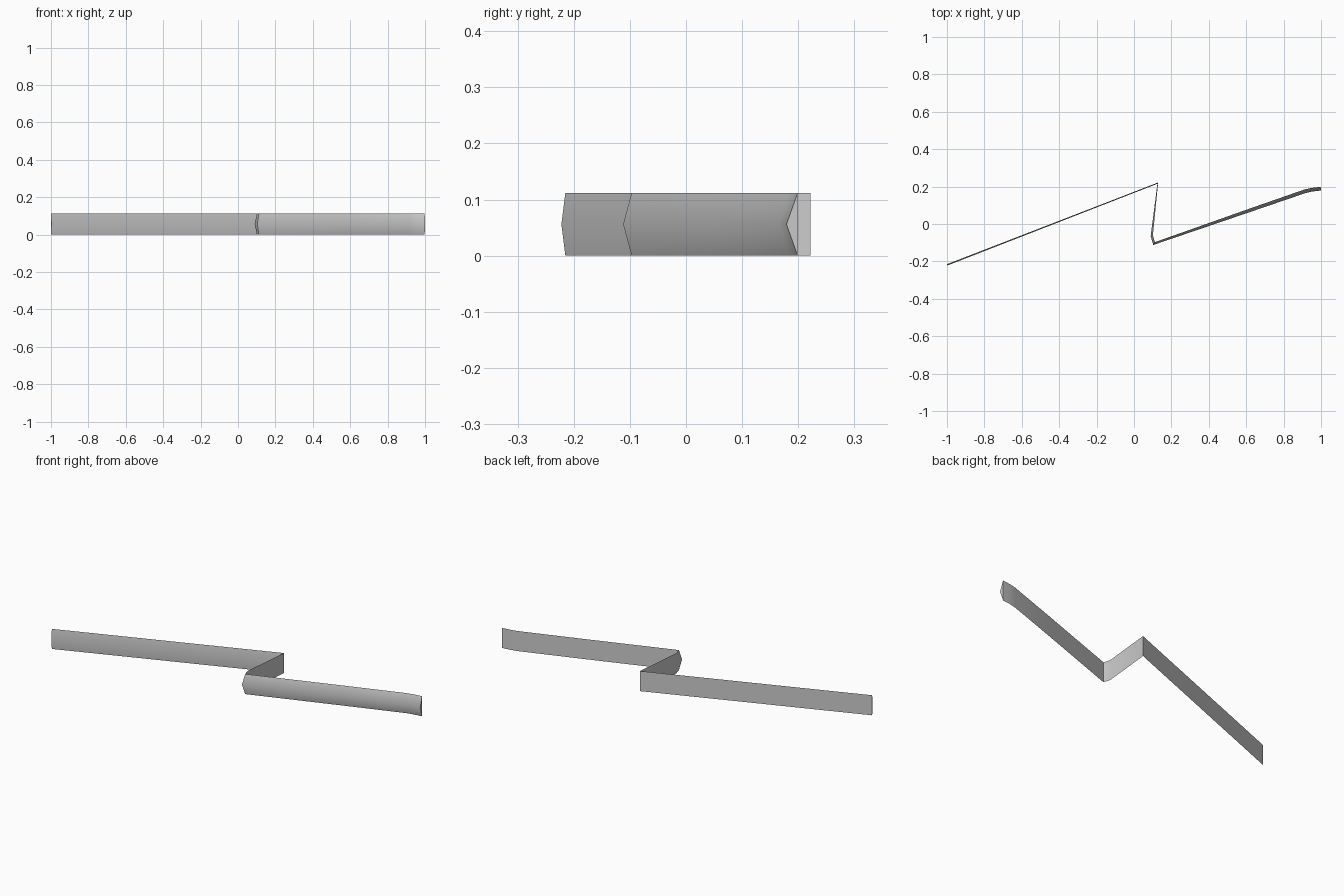
import bpy, bmesh

if "Cube" in bpy.data.objects:
    bpy.data.objects.remove(bpy.data.objects["Cube"])

# stations along the zigzag: flat back edge (x, y), front ridge (x, y)
stations = [
    ((-1.0, -0.215), (-0.998, -0.222)),
    ((0.129, 0.222), (0.125, 0.215)),
    ((0.101, -0.06), (0.089, -0.065)),
    ((0.112, -0.097), (0.103, -0.112)),
    ((0.60, 0.076), (0.606, 0.059)),
    ((0.91, 0.184), (0.916, 0.165)),
    ((0.95, 0.193), (0.954, 0.174)),
    ((0.998, 0.199), (1.0, 0.179)),
]
BOTTOM, MIDDLE, TOP = 0.001, 0.057, 0.113

# triangular strip: flat back, ridged front, closed ends
bm = bmesh.new()
rings = []
for back, ridge in stations:
    rings.append([bm.verts.new((*back, BOTTOM)),
                  bm.verts.new((*ridge, MIDDLE)),
                  bm.verts.new((*back, TOP))])
for a, b in zip(rings, rings[1:]):
    for i in range(3):
        j = (i + 1) % 3
        bm.faces.new((a[i], b[i], b[j], a[j]))
bm.faces.new(rings[0])
bm.faces.new(rings[-1][::-1])
bmesh.ops.translate(bm, verts=bm.verts, vec=(0, 0, -BOTTOM))
bmesh.ops.recalc_face_normals(bm, faces=bm.faces)

mesh = bpy.data.meshes.new("zigzag_strip")
bm.to_mesh(mesh)
bm.free()
strip = bpy.data.objects.new("zigzag_strip", mesh)
bpy.context.collection.objects.link(strip)

# soften the ridge, keep the folds sharp
bpy.context.view_layer.objects.active = strip
strip.select_set(True)
bpy.ops.object.shade_smooth_by_angle(angle=0.7)
